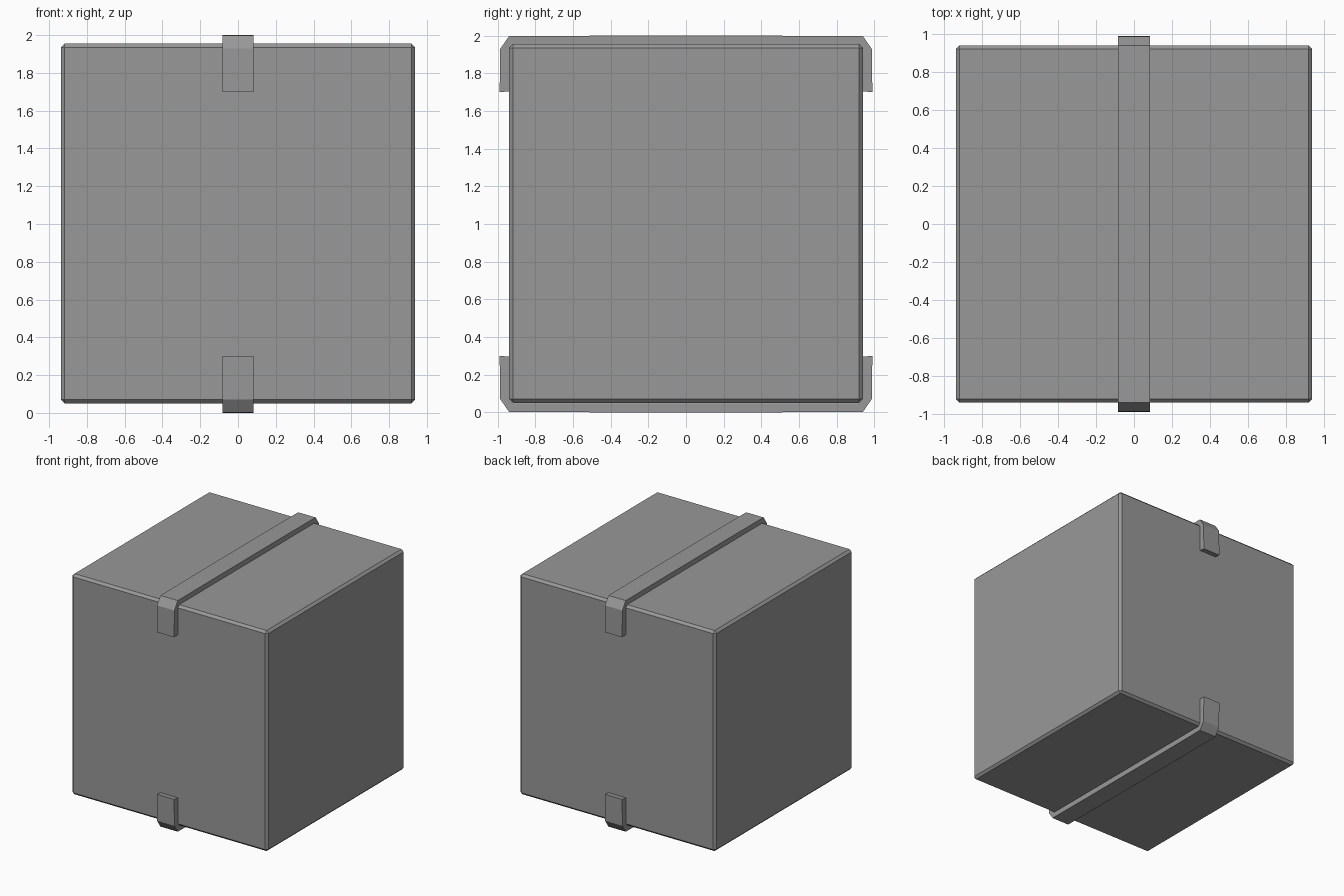
import bpy
import bmesh

if "Cube" in bpy.data.objects:
    bpy.data.objects.remove(bpy.data.objects["Cube"])

# Dark grey shared by all parts
grey = bpy.data.materials.new("dark_grey")
grey.diffuse_color = (0.315, 0.315, 0.315, 1)
grey.use_nodes = True
grey.node_tree.nodes["Principled BSDF"].inputs["Base Color"].default_value = grey.diffuse_color


def make_object(name, bm):
    bmesh.ops.recalc_face_normals(bm, faces=bm.faces)
    mesh = bpy.data.meshes.new(name)
    bm.to_mesh(mesh)
    bm.free()
    mesh.materials.append(grey)
    obj = bpy.data.objects.new(name, mesh)
    bpy.context.collection.objects.link(obj)
    return obj


# Carton body with narrow chamfered edges
bm = bmesh.new()
bmesh.ops.create_cube(bm, size=1)
for v in bm.verts:
    v.co.x *= 1.875
    v.co.y *= 1.88
    v.co.z = v.co.z * 1.905 + 1.003
bmesh.ops.bevel(bm, geom=bm.edges[:], offset=0.02, segments=1, affect='EDGES')
make_object("carton_body", bm)

# Half of the strap outline (y, z): outer side from centre to tip, then inner side back
outer = [(0.94, 1.998), (0.987, 1.93), (0.99, 1.70)]
inner = [(0.938, 1.705), (0.938, 1.925), (0.92, 1.953)]
HALF_WIDTH = 0.083


def strap(name, flip):
    """Strap folded over two edges of the carton."""
    right = [(0.5, 2.0)] + outer + inner
    profile = right + [(-y, z) for y, z in reversed(right)]
    if flip:
        profile = [(y, 2.0 - z) for y, z in profile]
    bm = bmesh.new()
    face = bm.faces.new([bm.verts.new((-HALF_WIDTH, y, z)) for y, z in profile])
    ext = bmesh.ops.extrude_face_region(bm, geom=[face], use_keep_orig=True)
    moved = [g for g in ext["geom"] if isinstance(g, bmesh.types.BMVert)]
    bmesh.ops.translate(bm, verts=moved, vec=(2 * HALF_WIDTH, 0, 0))
    return make_object(name, bm)


strap("top_strap", False)
strap("bottom_strap", True)
